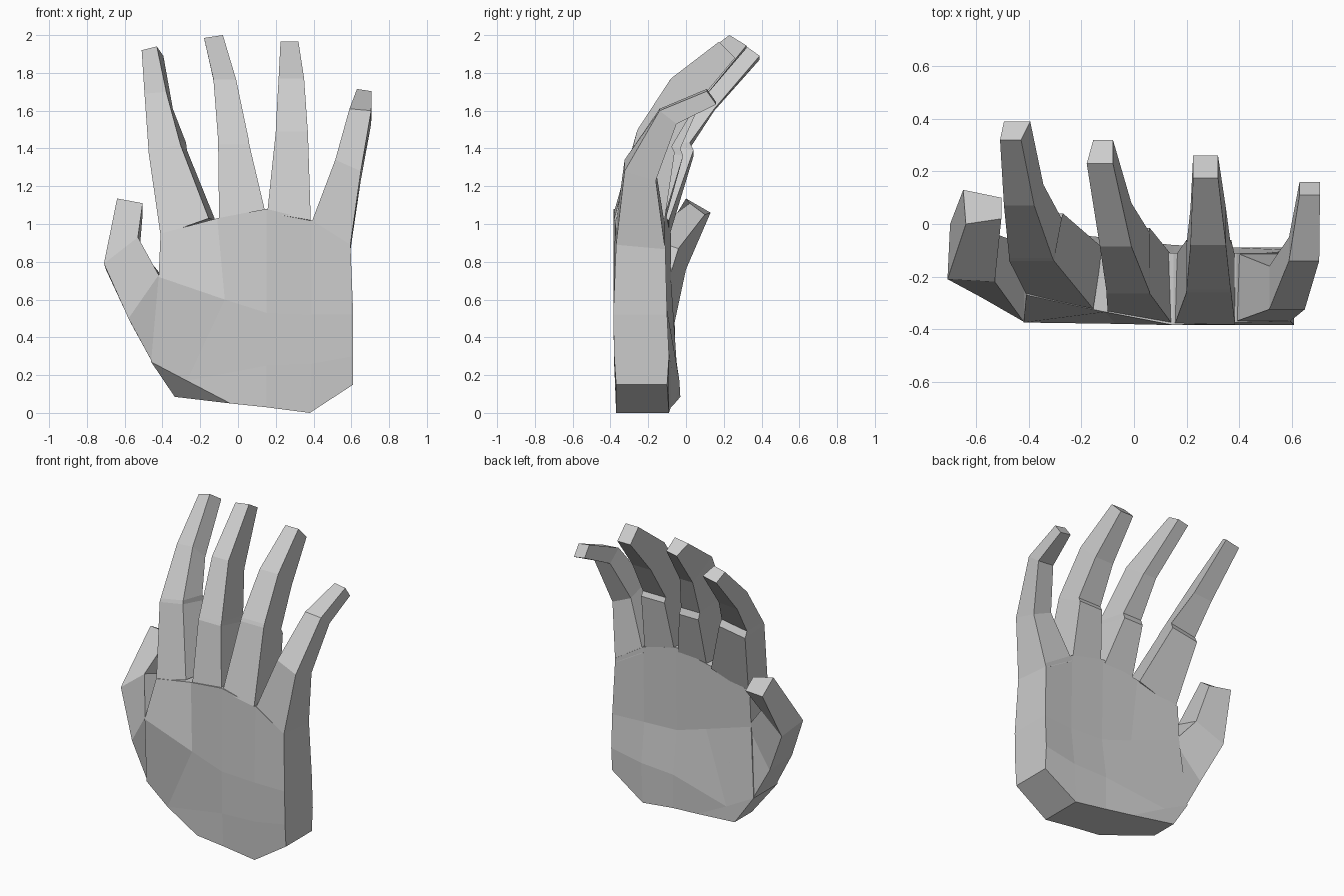
import bpy, bmesh


def finish(name, bm):
    bmesh.ops.recalc_face_normals(bm, faces=bm.faces[:])
    mesh = bpy.data.meshes.new(name)
    bm.to_mesh(mesh)
    bm.free()
    obj = bpy.data.objects.new(name, mesh)
    bpy.context.collection.objects.link(obj)
    return obj


def loft(name, rings):
    """Skin four-cornered rings into a closed tube."""
    bm = bmesh.new()
    rows = [[bm.verts.new(p) for p in ring] for ring in rings]
    for a, b in zip(rows, rows[1:]):
        for i in range(4):
            j = (i + 1) % 4
            bm.faces.new((a[i], a[j], b[j], b[i]))
    bm.faces.new(rows[0])
    bm.faces.new(rows[-1])
    return finish(name, bm)


def finger(name, sections, back_left=0.0, back_right=0.0, base_twist=0.0):
    """Section: left x, right x, front y, front z, back y, back z, tilt of the right side."""
    rings = []
    for n, (xl, xr, yf, zf, yb, zb, tilt) in enumerate(sections):
        twist = base_twist if n == 0 else 0
        rings.append([(xl, yf, zf), (xr, yf + twist, zf + tilt),
                      (xr + back_right, yb, zb + tilt), (xl + back_left, yb, zb)])
    return loft(name, rings)


# Palm: a slab given by rows of (x, z, front y, back y)
rows = [
    [(-.335, .085, -.21, -.03), (-.04, .05, -.37, -.06), (.15, .03, -.37, -.08),
     (.38, .00, -.37, -.09), (.61, .15, -.37, -.10)],
    [(-.46, .27, -.30, -.05), (-.27, .17, -.35, -.035), (.15, .25, -.38, -.08),
     (.39, .26, -.38, -.09), (.61, .30, -.38, -.09)],
    [(-.42, .72, -.375, -.08), (-.07, .60, -.38, -.11), (.15, .53, -.385, -.12),
     (.39, .52, -.385, -.12), (.61, .52, -.385, -.10)],
    [(-.41, .95, -.27, -.08), (-.11, 1.03, -.335, -.10), (.15, 1.08, -.385, -.11),
     (.39, 1.02, -.375, -.11), (.595, .89, -.37, -.11)],
]
bm = bmesh.new()
front = [[bm.verts.new((x, yf, z)) for x, z, yf, yb in r] for r in rows]
back = [[bm.verts.new((x, yb, z)) for x, z, yf, yb in r] for r in rows]
for g in (front, back):
    for a, b in zip(g, g[1:]):
        for i in range(4):
            bm.faces.new((a[i], a[i + 1], b[i + 1], b[i]))
for i in range(4):                            # wrist end and knuckle end
    for k in (0, -1):
        bm.faces.new((front[k][i], front[k][i + 1], back[k][i + 1], back[k][i]))
for i in range(3):                            # thumb side and outer side
    for k in (0, -1):
        bm.faces.new((front[i][k], front[i + 1][k], back[i + 1][k], back[i][k]))
finish("palm", bm)

# Fingers: knuckle, padded joint, stepped-in joint, last joint, tip
finger("index_finger", [
    (-.41, -.155, -.268, .94, -.09, .93, .09),
    (-.475, -.305, -.14, 1.39, .04, 1.36, .03),
    (-.475, -.31, -.13, 1.41, .02, 1.40, .03),
    (-.495, -.38, .07, 1.69, .15, 1.60, .01),
    (-.51, -.43, .32, 1.92, .39, 1.87, .02)], 0.015, 0.035, -0.055)
finger("middle_finger", [
    (-.10, .145, -.335, 1.02, -.12, .98, .04),
    (-.105, .06, -.265, 1.42, -.015, 1.36, 0),
    (-.105, .058, -.255, 1.44, -.03, 1.40, 0),
    (-.13, -.01, -.085, 1.765, .08, 1.65, 0),
    (-.18, -.08, .23, 1.985, .32, 1.93, .015)], 0.025, 0.0, -0.045)
finger("ring_finger", [
    (.155, .385, -.382, 1.06, -.125, .98, -.04),
    (.20, .37, -.26, 1.49, -.06, 1.38, 0),
    (.20, .368, -.25, 1.51, -.075, 1.41, 0),
    (.215, .35, -.08, 1.77, .06, 1.64, 0),
    (.225, .32, .175, 1.965, .26, 1.88, 0)])
finger("little_finger", [
    (.39, .595, -.37, 1.01, -.11, .98, -.12),
    (.515, .65, -.325, 1.34, -.16, 1.29, -.06),
    (.59, .705, -.14, 1.61, -.05, 1.54, -.01),
    (.63, .708, .11, 1.715, .16, 1.645, -.012)])

# Thumb: root inside the palm, web, bent knuckle, tip
loft("thumb", [
    [(-.455, -.295, .27), (-.25, -.27, .42), (-.25, -.08, .42), (-.455, -.055, .27)],
    [(-.58, -.28, .50), (-.42, -.372, .73), (-.39, -.09, .71), (-.57, -.06, .48)],
    [(-.71, -.21, .79), (-.53, -.22, .93), (-.52, -.04, .87), (-.70, 0, .76)],
    [(-.64, 0, 1.135), (-.505, .02, 1.11), (-.505, .10, 1.05), (-.65, .13, 1.06)]])
